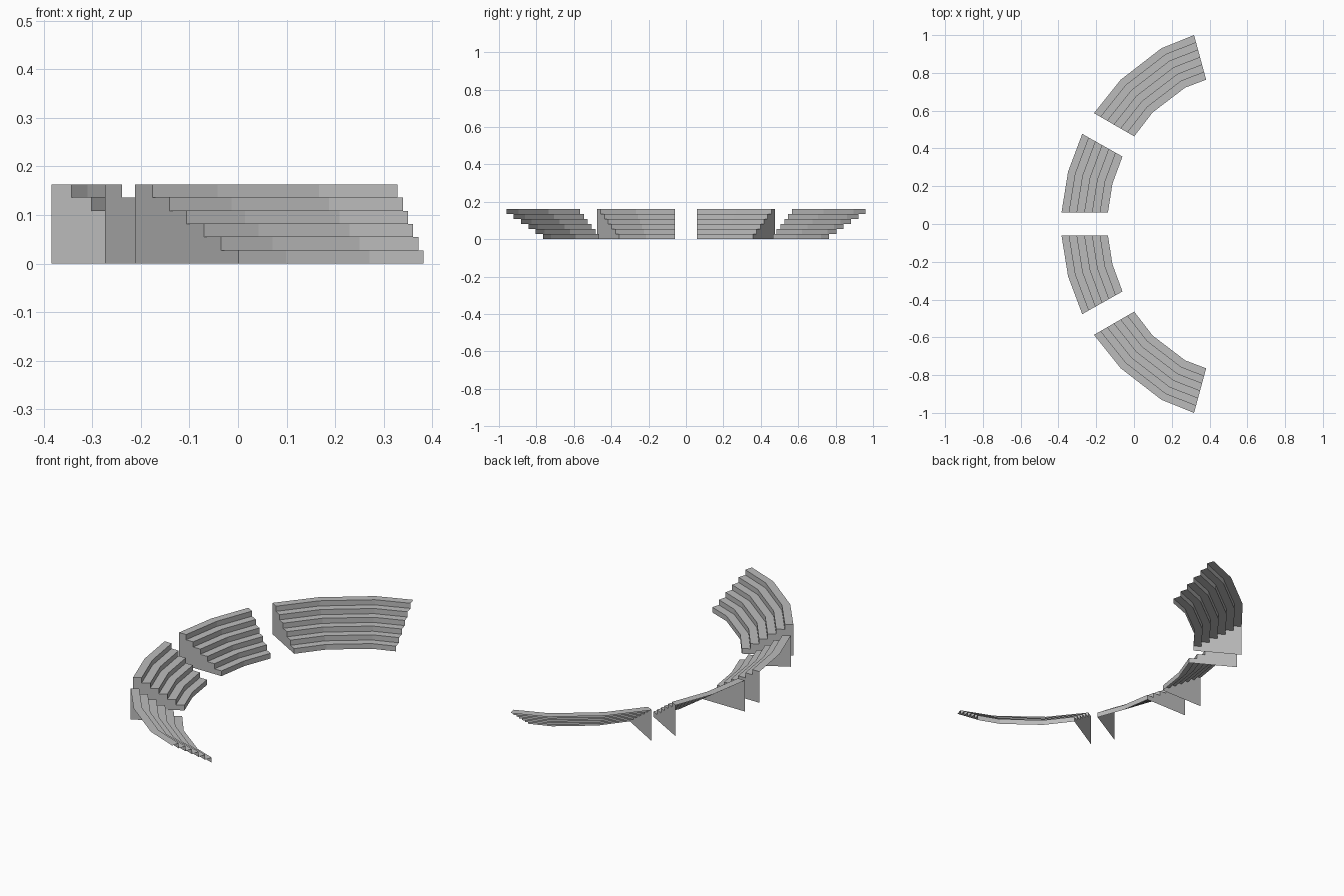
import bpy
import bmesh
from mathutils import Vector

cube = bpy.data.objects.get("Cube")
if cube:
    bpy.data.objects.remove(cube, do_unlink=True)

STEPS = 6
RISE = 0.163 / STEPS

# One plain concrete colour
concrete = bpy.data.materials.new("concrete_grey")
concrete.use_nodes = True
grey = (0.5, 0.5, 0.5, 1.0)
concrete.diffuse_color = grey
concrete.node_tree.nodes["Principled BSDF"].inputs["Base Color"].default_value = grey


def stepped_profile(inner, outer):
    """Zigzag of risers and treads climbing from the inner to the outer point."""
    a, b = Vector(inner), Vector(outer)
    points = [(a.x, a.y, 0)]
    for i in range(STEPS):
        p, q = a.lerp(b, i / STEPS), a.lerp(b, (i + 1) / STEPS)
        z = (i + 1) * RISE
        points += [(p.x, p.y, z), (q.x, q.y, z)]
    return points


def seating_block(name, inner, outer, side, capped_ends):
    """Open stepped shell along two plan curves, with walls on the capped ends."""
    bm = bmesh.new()
    rows = []
    for p, q in zip(inner, outer):
        profile = stepped_profile(p, q)
        rows.append([bm.verts.new((x, y * side, z)) for x, y, z in profile])

    # Risers and treads
    for r, s in zip(rows, rows[1:]):
        for i in range(len(r) - 1):
            quad = [r[i], r[i + 1], s[i + 1], s[i]]
            bm.faces.new(quad if side > 0 else quad[::-1])

    # Stepped end walls, each with a vertical outer edge
    for end in capped_ends:
        row = rows[end]
        foot = bm.verts.new((row[-1].co.x, row[-1].co.y, 0))
        loop = row + [foot]
        flip = (end == 0) == (side > 0)
        bm.faces.new(loop[::-1] if flip else loop)

    mesh = bpy.data.meshes.new(name)
    bm.to_mesh(mesh)
    bm.free()
    mesh.materials.append(concrete)
    obj = bpy.data.objects.new(name, mesh)
    bpy.context.collection.objects.link(obj)


# Plan curves of the rear half, mirrored to the front half
middle_inner = [(-0.138, 0.06), (-0.114, 0.214), (-0.061, 0.357)]
middle_outer = [(-0.384, 0.06), (-0.349, 0.277), (-0.274, 0.477)]
wing_inner = [(0.001, 0.464), (0.099, 0.591), (0.271, 0.722), (0.382, 0.764)]
wing_outer = [(-0.212, 0.587), (-0.07, 0.764), (0.146, 0.931), (0.318, 1.0)]

for label, side in (("back", 1), ("front", -1)):
    seating_block(label + "_middle_seating", middle_inner, middle_outer, side, (0, -1))
    seating_block(label + "_wing_seating", wing_inner, wing_outer, side, (0,))
